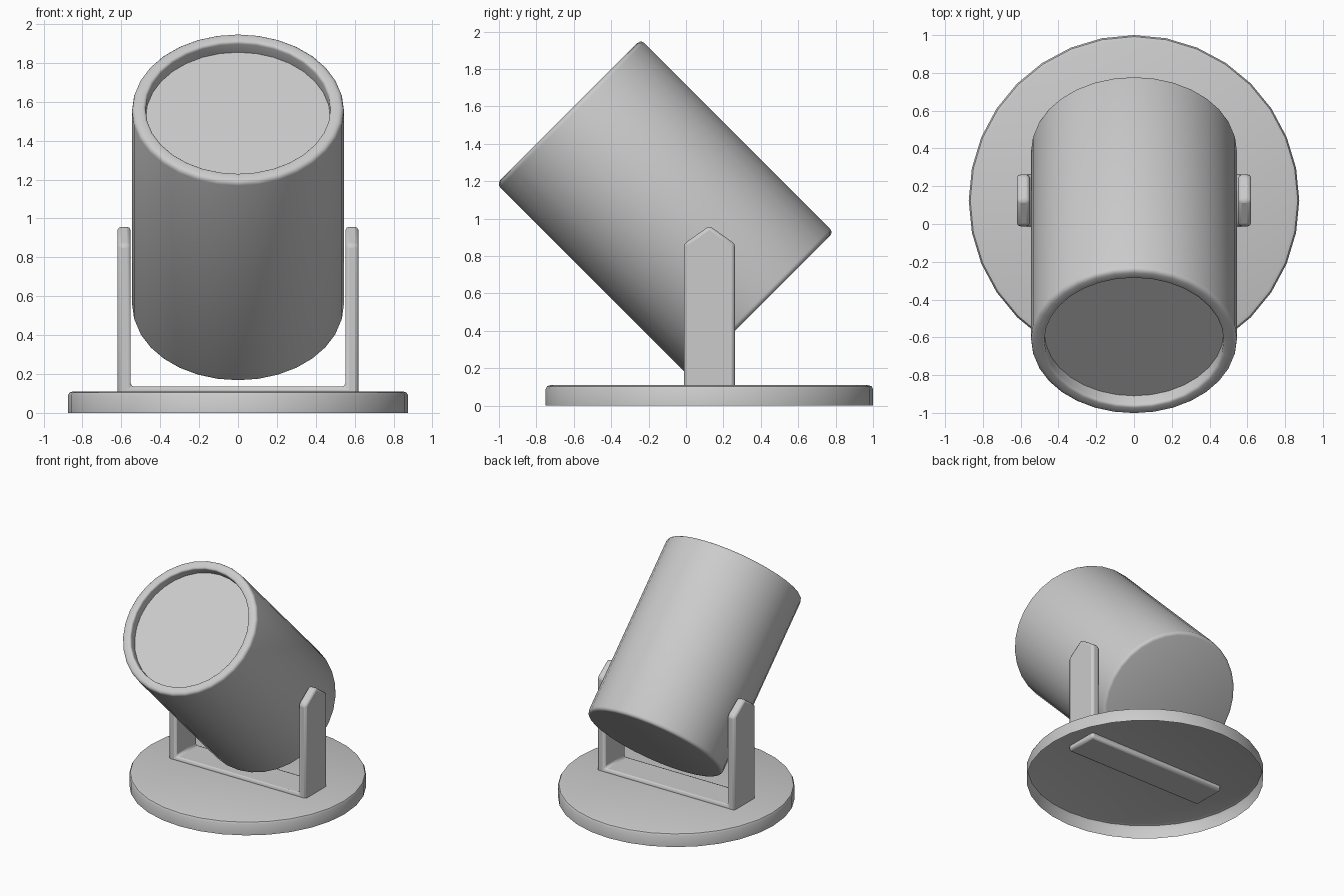
import bpy
import bmesh
import math

if "Cube" in bpy.data.objects:
    bpy.data.objects.remove(bpy.data.objects["Cube"], do_unlink=True)

grey = bpy.data.materials.new("light_grey")
grey.use_nodes = True
GREY = (0.6, 0.6, 0.6, 1)
grey.diffuse_color = GREY
grey.node_tree.nodes["Principled BSDF"].inputs["Base Color"].default_value = GREY


def finish(name, bm, location=(0, 0, 0), tilt=0.0):
    """Turn a bmesh into a smooth-shaded grey object."""
    bmesh.ops.recalc_face_normals(bm, faces=bm.faces)
    mesh = bpy.data.meshes.new(name)
    bm.to_mesh(mesh)
    bm.free()
    mesh.materials.append(grey)
    obj = bpy.data.objects.new(name, mesh)
    bpy.context.collection.objects.link(obj)
    obj.location = location
    obj.rotation_euler.x = tilt
    bpy.ops.object.select_all(action="DESELECT")
    obj.select_set(True)
    bpy.context.view_layer.objects.active = obj
    bpy.ops.object.shade_smooth_by_angle(angle=math.radians(35))
    return obj


def lathe(profile, sides=32, cap_start=False, cap_end=False):
    """Spin (radius, height) points around z, with optional flat caps."""
    bm = bmesh.new()
    rings = []
    for r, z in profile:
        angles = [math.tau * i / sides for i in range(sides)]
        rings.append([bm.verts.new((r * math.cos(a), r * math.sin(a), z)) for a in angles])
    for low, high in zip(rings, rings[1:]):
        for i in range(sides):
            j = (i + 1) % sides
            bm.faces.new((low[i], low[j], high[j], high[i]))
    if cap_start:
        bm.faces.new(rings[0])
    if cap_end:
        bm.faces.new(rings[-1])
    return bm


def fillet(r, z, radius, start, steps=3):
    """Quarter-round corner points around a fillet centre."""
    turns = [math.radians(start + 90 * i / steps) for i in range(steps + 1)]
    return [(r + radius * math.cos(a), z + radius * math.sin(a)) for a in turns]


# Round base plate: a shell, open underneath
finish("base_plate", lathe([(0.875, 0), (0.875, 0.09), (0.867, 0.104), (0.85, 0.11)],
                           cap_end=True), location=(0, 0.125, 0))

# Tilted lamp body with a rounded rim and a recessed lens
R, HALF, B = 0.545, 0.728, 0.025
body = fillet(R - B, B - HALF, B, -90) + fillet(R - B, HALF - B, B, 0)
body += fillet(0.475 + 0.015, HALF - 0.015, 0.015, 90)
body += [(0.475, HALF - 0.075)]
finish("lamp_body", lathe(body, cap_start=True, cap_end=True),
       location=(0, -0.112, 1.057), tilt=math.radians(45))

# U-shaped bracket with pointed arms
OUT, IN, BOTTOM, FLOOR = 0.62, 0.552, 0.07, 0.135
bm = bmesh.new()
loops = []
for y, tip in ((-0.012, 0.865), (0.125, 0.962), (0.262, 0.865)):
    half = [(OUT, BOTTOM), (OUT, tip), (IN, tip), (IN, FLOOR)]
    outline = half + [(-x, z) for x, z in reversed(half)]
    loops.append([bm.verts.new((x, y, z)) for x, z in outline])
for a, b in zip(loops, loops[1:]):
    for i in range(len(a)):
        j = (i + 1) % len(a)
        bm.faces.new((a[i], a[j], b[j], b[i]))
bm.faces.new(loops[0])
bm.faces.new(loops[-1])
bracket = finish("bracket", bm)
bevel = bracket.modifiers.new("soft_edges", "BEVEL")
bevel.width = 0.018
bevel.segments = 2
bevel.limit_method = "ANGLE"
bevel.angle_limit = math.radians(30)
# Bevel before the smoothing step
bracket.modifiers.move(len(bracket.modifiers) - 1, 0)
